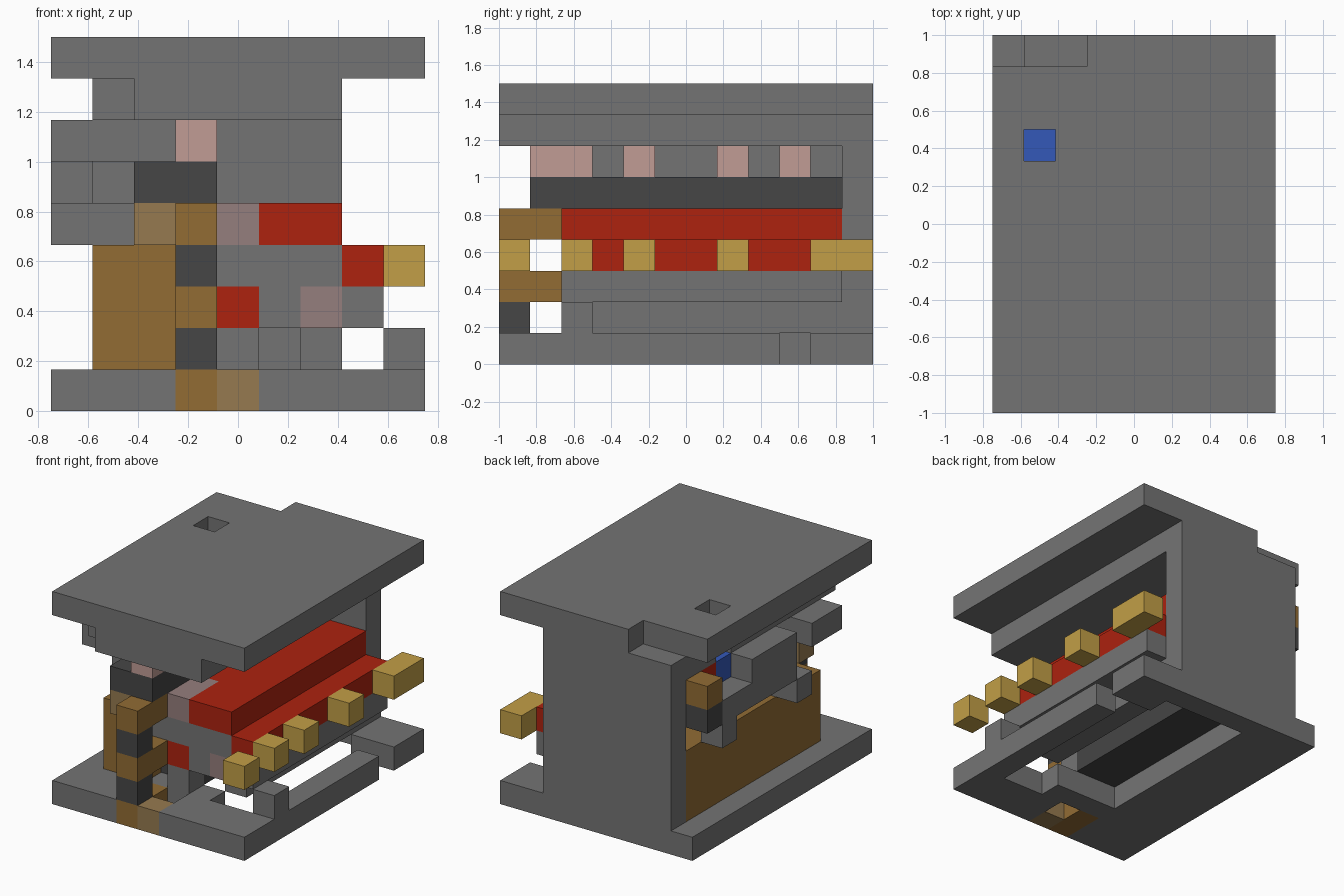
import bpy
import bmesh
from mathutils import Vector

default_cube = bpy.data.objects.get("Cube")
if default_cube:
    bpy.data.objects.remove(default_cube, do_unlink=True)

CELL = 1 / 6
ORIGIN = Vector((-0.75, -1, 0))
cells = {}


def linear(hex_colour):
    channels = [int(hex_colour[k:k + 2], 16) / 255 for k in (0, 2, 4)]
    return [((c + 0.055) / 1.055) ** 2.4 if c > 0.04 else c / 12.92 for c in channels] + [1]


def material(name, hex_colour):
    mat = bpy.data.materials.new(name)
    mat.use_nodes = True
    colour = linear(hex_colour)
    mat.diffuse_color = colour
    mat.node_tree.nodes["Principled BSDF"].inputs["Base Color"].default_value = colour
    return mat


gray = material("stone gray", "747474")
dark = material("charcoal", "464646")
red = material("red", "ad220f")
yellow = material("yellow", "c29f47")
brown = material("brown", "926c34")
tan = material("dull tan", "967a50")
pink = material("pale pink", "c19c95")
rose = material("gray rose", "957e7d")
blue = material("blue", "3459b8")


def span(value):
    first, last = value if isinstance(value, tuple) else (value, value)
    return range(first, last + 1)


def block(x, y, z):
    return [(i, j, k) for i in span(x) for j in span(y) for k in span(z)]


def fill(part, mat, x, y, z):
    for cell in block(x, y, z):
        cells[cell] = (part, mat)


def carve(x, y, z):
    for cell in block(x, y, z):
        cells.pop(cell, None)


# Base plate with its long opening, side gap and small shaft
fill("base_plate", gray, (0, 8), (0, 11), 0)
carve((3, 5), (3, 10), 0)
carve(6, (2, 10), 0)
carve(7, (2, 9), 0)
carve(8, 9, 0)
carve(4, 1, 0)
fill("base_post", gray, 8, 2, 1)

# Roof slab, stepped ceiling and back wall
fill("roof", gray, (0, 8), (0, 11), 8)
carve((0, 2), 11, 8)
carve(1, 8, 8)
fill("ceiling", gray, (2, 6), (0, 11), 7)
fill("ceiling", gray, 1, (1, 11), 7)
carve(1, 8, 7)
fill("back_wall", gray, (1, 6), 11, (1, 7))

# Brown side wall
fill("side_wall", brown, (1, 2), (2, 10), (1, 3))

# Central body: dark floor, rail, gray core and ledge
fill("body_floor", dark, (3, 4), (3, 10), 1)
fill("body_leg", gray, 4, 2, 1)
fill("lower_rail", gray, 6, (3, 10), 1)
fill("body", gray, (3, 6), (2, 10), (2, 3))
fill("body", gray, 3, (2, 10), 4)
fill("body_ledge", gray, 7, (2, 10), 2)
fill("red_patch", red, 4, 2, 2)
fill("rose_patch", rose, 6, 2, 2)

# Red steps with a rose corner
fill("upper_red_step", red, (4, 6), (2, 10), 4)
fill("rose_corner", rose, 4, (2, 3), 4)
fill("lower_red_step", red, 7, (2, 10), 3)

# Yellow teeth along the outer edge
for j in (0, 2, 4, 7, (10, 11)):
    fill("yellow_teeth", yellow, 8, j, 3)

# Dark beam with pink blocks and gray backing above it
fill("dark_beam", dark, 3, (1, 10), 5)
fill("dark_beam", dark, 2, 1, 5)
for j in (1, 2, 4, 7, 9):
    fill("pink_blocks", pink, 3, j, 6)
fill("beam_backing", gray, 2, (2, 10), 6)

# Banded front column
fill("front_column", brown, 3, (0, 1), 0)
fill("front_column", dark, 3, 0, 1)
fill("front_column", brown, 3, (0, 1), 2)
fill("front_column", dark, 3, 0, 3)
fill("front_column", brown, 3, (0, 1), 4)
fill("column_foot", tan, 4, 0, 0)
fill("column_shoulder", tan, 2, 1, 4)

# Gray machinery on the side above the brown wall
fill("side_bracket", gray, (0, 1), (2, 3), 6)
fill("side_housing", gray, 0, (5, 7), 6)
fill("side_housing", gray, 0, (5, 9), 5)
fill("side_housing", gray, 1, (6, 9), 5)
fill("side_feet", gray, (0, 1), 4, 4)
fill("side_feet", gray, 0, 9, 4)

# Small coloured blocks beside the machinery
fill("blue_block", blue, 1, 8, 6)
fill("red_block", red, 1, 9, 6)
fill("rear_column", brown, 0, 10, 6)
fill("rear_column", dark, 0, 10, 5)


def build(part):
    """Make one object from the exposed faces of a part's cells."""
    bm = bmesh.new()
    corners = {}

    def vert(point):
        key = tuple(point)
        if key not in corners:
            corners[key] = bm.verts.new(ORIGIN + Vector(key) * CELL)
        return corners[key]

    mats = []
    for cell, (owner, mat) in cells.items():
        if owner != part:
            continue
        if mat not in mats:
            mats.append(mat)
        for axis in range(3):
            u, v = (axis + 1) % 3, (axis + 2) % 3
            for side in (0, 1):
                neighbour = list(cell)
                neighbour[axis] += 2 * side - 1
                if tuple(neighbour) in cells:
                    continue
                ring = []
                for a, b in ((0, 0), (1, 0), (1, 1), (0, 1)):
                    point = list(cell)
                    point[axis] += side
                    point[u] += a
                    point[v] += b
                    ring.append(vert(point))
                face = bm.faces.new(ring if side else ring[::-1])
                face.material_index = mats.index(mat)
    mesh = bpy.data.meshes.new(part)
    for mat in mats:
        mesh.materials.append(mat)
    bm.to_mesh(mesh)
    bm.free()
    bpy.context.collection.objects.link(bpy.data.objects.new(part, mesh))


for name in dict.fromkeys(owner for owner, _ in cells.values()):
    build(name)
